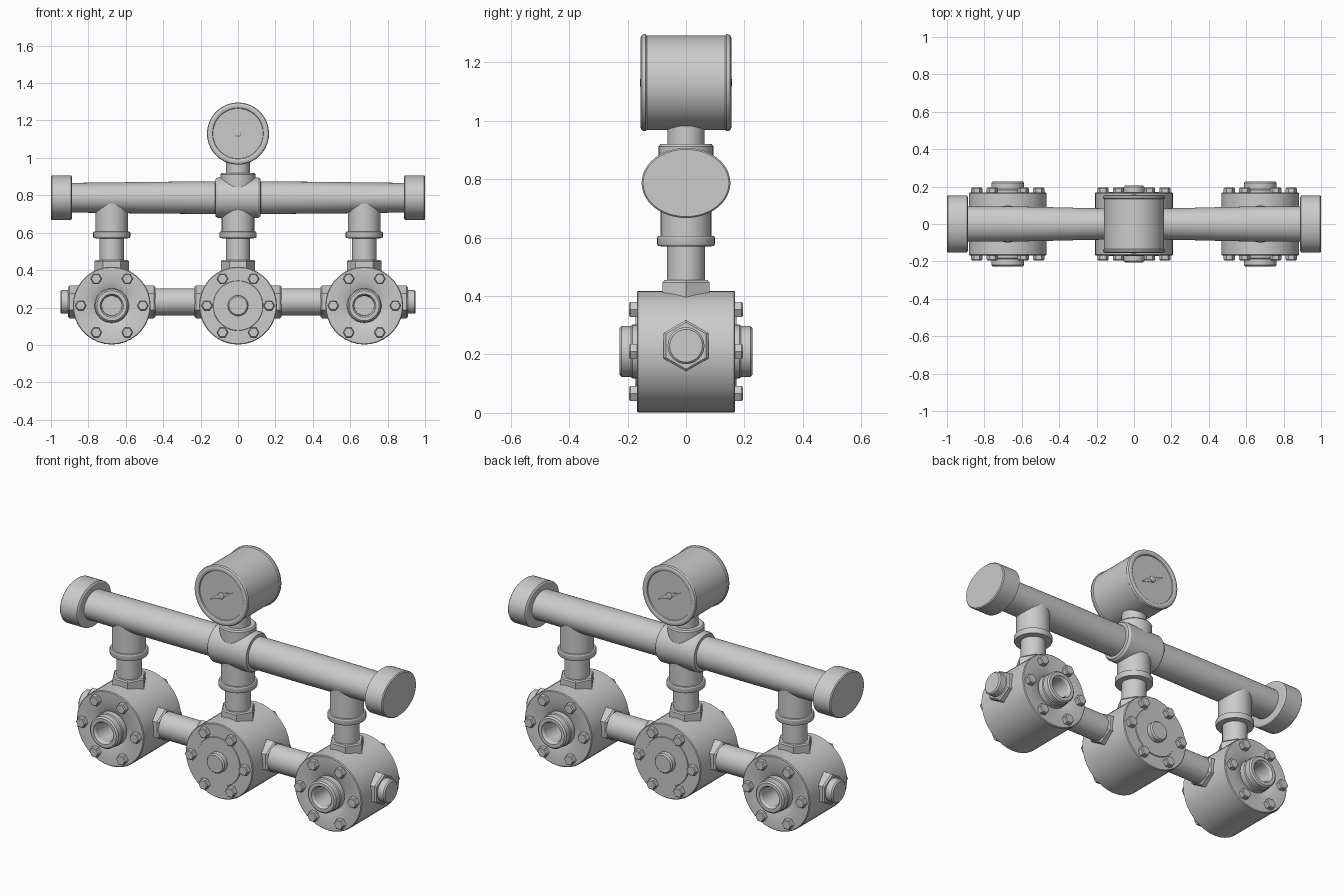
import bpy, bmesh, math

if "Cube" in bpy.data.objects:
    bpy.data.objects.remove(bpy.data.objects["Cube"])


def lathe(name, profile, axis='z', origin=(0, 0, 0), seg=32, phase=0.0, smooth=True):
    """Revolve (radius, position[, second radius]) points around an axis."""
    bm = bmesh.new()
    rings = []
    for p in profile:
        r, t = p[0], p[1]
        r2 = p[2] if len(p) > 2 else r
        ring = []
        for i in range(1 if r == 0 else seg):
            a = phase + 2 * math.pi * i / seg
            u, v = r * math.cos(a), r2 * math.sin(a)
            co = {'x': (t, u, v), 'y': (u, t, v), 'z': (u, v, t)}[axis]
            ring.append(bm.verts.new([c + o for c, o in zip(co, origin)]))
        rings.append(ring)
    for a, b in zip(rings, rings[1:]):
        for i in range(seg):
            j = (i + 1) % seg
            if len(a) == 1:
                bm.faces.new((a[0], b[i], b[j]))
            elif len(b) == 1:
                bm.faces.new((a[i], a[j], b[0]))
            else:
                bm.faces.new((a[i], a[j], b[j], b[i]))
    for ring in (rings[0], rings[-1]):
        if len(ring) > 1:
            bm.faces.new(ring)
    return finish(name, bm, smooth)


def finish(name, bm, smooth=False):
    bmesh.ops.recalc_face_normals(bm, faces=bm.faces)
    me = bpy.data.meshes.new(name)
    bm.to_mesh(me)
    bm.free()
    ob = bpy.data.objects.new(name, me)
    bpy.context.collection.objects.link(ob)
    if smooth:
        bpy.ops.object.select_all(action='DESELECT')
        ob.select_set(True)
        bpy.context.view_layer.objects.active = ob
        bpy.ops.object.shade_smooth_by_angle(angle=math.radians(30))
    return ob


def both_ends(half):
    """Mirror a profile that runs from the axis outwards."""
    return half + [(r, -t) for r, t in reversed(half)]


XS = (-0.675, 0.0, 0.675)
BODY_Z, SIDE_Z, PIPE_Z, GAUGE_Z = 0.21, 0.23, 0.787, 1.13

# Valve drums: outlets on the outer two, a blind cover on the middle one
outlet = [(0, .10), (.052, .10), (.054, .215), (.062, .227), (.08, .227), (.088, .22),
          (.088, .188), (.092, .183), (.092, .152), (.128, .168), (.204, .168), (.208, .164)]
blind = [(0, .205), (.048, .205), (.055, .198), (.055, .172), (.132, .172),
         (.134, .168), (.204, .168), (.208, .164)]
for n, x in enumerate(XS):
    lathe(f"valve_drum_{n}", both_ends(blind if x == 0 else outlet), 'y', (x, 0, BODY_Z), 36)
    # Cover bolts, front and back
    for k in range(6):
        a = k * math.pi / 3
        o = (x + .166 * math.cos(a), 0, BODY_Z + .166 * math.sin(a))
        for s in (-1, 1):
            lathe(f"cover_bolt_{n}_{k}_{s}", [(.03, s * .16), (.03, s * .19), (.025, s * .195)],
                  'y', o, 6, 0, False)
    # Side hex bosses
    for s in (-1, 1):
        lathe(f"side_boss_{n}_{s}", [(.088, s * .15), (.088, s * .225), (.08, s * .233)],
              'x', (x, 0, SIDE_Z), 6, math.pi / 2, False)
    # Riser: hex boss, pipe, collar ring and tee sleeve
    lathe(f"top_boss_{n}", [(.092, .36), (.092, .447), (.086, .454)], 'z', (x, 0, 0), 6, 0, False)
    lathe(f"riser_pipe_{n}", [(.065, .4), (.065, .62)], 'z', (x, 0, 0))
    lathe(f"riser_collar_{n}", [(.085, .57), (.096, .572), (.099, .578), (.099, .6), (.096, .605),
                                (.087, .606), (.087, PIPE_Z)], 'z', (x, 0, 0))

for s in (-1, 1):
    # Pipes between drums and plugs at the outer ends
    lathe(f"link_pipe_{s}", [(.072, s * .18), (.072, s * .5)], 'x', (0, 0, SIDE_Z))
    lathe(f"end_plug_{s}", [(.063, s * .88), (.063, s * .943), (.056, s * .95)], 'x', (0, 0, SIDE_Z))
    # Oval caps on the header
    lathe(f"header_cap_{s}", [(.144, s * .888, .112), (.152, s * .893, .12), (.152, s * .995, .12),
                              (.147, s * 1.0, .115)], 'x', (0, 0, PIPE_Z), 48)

# Header pipe, turning oval towards the ends
half = [(.083, .1, .086), (.085, .25, .086), (.09, .45, .085), (.094, .65, .082), (.094, .92, .079)]
lathe("header_pipe", [(r, -t, q) for r, t, q in reversed(half)] + half, 'x', (0, 0, PIPE_Z), 40)

# Cross fitting in the middle and the gauge neck
lathe("cross_fitting", [(.085, -.122), (.1, -.12), (.108, -.108), (.108, .108), (.1, .12), (.085, .122)],
      'x', (0, 0, PIPE_Z))
lathe("gauge_socket", [(.092, .8), (.094, .912), (.088, .92)], 'z')
lathe("gauge_neck", [(.064, .88), (.064, 1.0)], 'z')

# Double-sided gauge with rolled rims
rim = [(0, .145), (.134, .145), (.136, .151), (.143, .155), (.155, .155), (.163, .151),
       (.166, .144), (.166, .138), (.161, .133)]
lathe("gauge_case", both_ends(rim), 'y', (0, 0, GAUGE_Z), 40)

# Needles and hubs, one per face
for s in (-1, 1):
    lathe(f"needle_hub_{s}", [(.018, s * .14), (.018, s * .153), (.012, s * .157)], 'y', (0, 0, GAUGE_Z), 12)
    bm = bmesh.new()
    outline = [(-.075, -.003), (-.03, -.010), (.03, -.007), (.075, 0), (.03, .007), (-.03, .010), (-.075, .003)]
    c, d = math.cos(math.radians(27)), math.sin(math.radians(27))
    f = bm.faces.new([bm.verts.new((-s * (u * c - v * d), s * .146, GAUGE_Z + u * d + v * c))
                      for u, v in outline])
    ext = bmesh.ops.extrude_face_region(bm, geom=[f])
    bmesh.ops.translate(bm, vec=(0, s * .005, 0),
                        verts=[g for g in ext['geom'] if isinstance(g, bmesh.types.BMVert)])
    finish(f"needle_{s}", bm)
